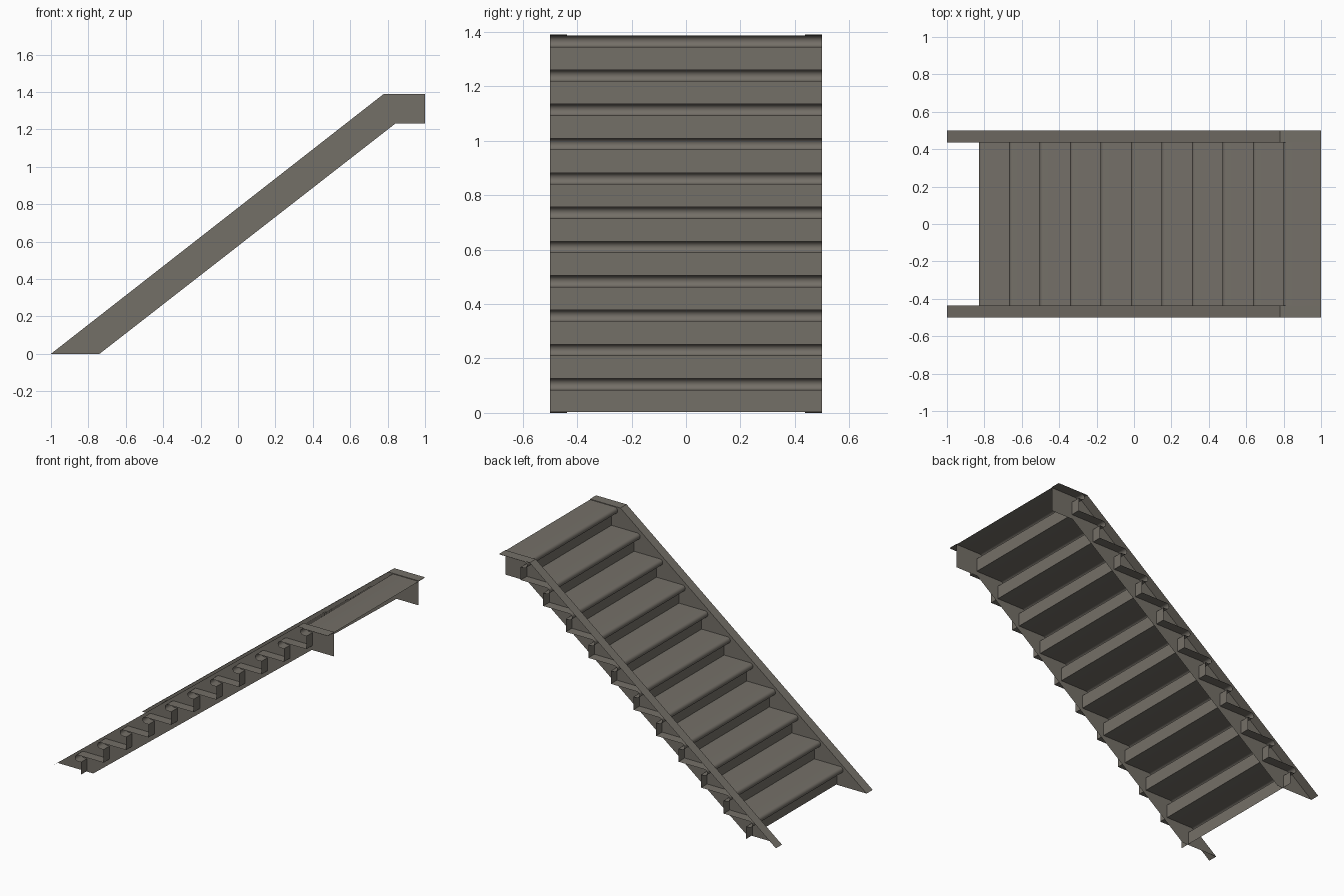
import bpy, math

if "Cube" in bpy.data.objects:
    bpy.data.objects.remove(bpy.data.objects["Cube"])

paint = bpy.data.materials.new("warm_grey_metal")
paint.diffuse_color = (0.175, 0.16, 0.137, 1)
paint.use_nodes = True
paint.node_tree.nodes["Principled BSDF"].inputs["Base Color"].default_value = paint.diffuse_color

STEPS, RISE, GO = 11, 0.126, 0.163
FIRST_NOSE, WEB_Y, EDGE_Y = -0.83, 0.437, 0.5


def make_object(name, verts, faces):
    mesh = bpy.data.meshes.new(name)
    mesh.from_pydata(verts, [], faces)
    mesh.materials.append(paint)
    obj = bpy.data.objects.new(name, mesh)
    bpy.context.collection.objects.link(obj)
    return obj


def sheet(path, y0, y1):
    """Thin sheet: an x-z path swept from y0 to y1."""
    verts = [(x, y, z) for x, z in path for y in (y0, y1)]
    faces = [(2 * i, 2 * i + 2, 2 * i + 3, 2 * i + 1) for i in range(len(path) - 1)]
    return verts, faces


# Folded sheet of risers, rounded nosings and treads, ending in the landing
r, setback = 0.0205, 0.045
path = [(FIRST_NOSE + setback, 0.004)]
for i in range(STEPS):
    nose, top = FIRST_NOSE + i * GO, (i + 1) * RISE
    path.append((nose + setback, top - 2 * r))
    for k in range(9):
        a = -math.pi / 2 - math.pi * k / 8
        path.append((nose + r + r * math.cos(a), top - r + r * math.sin(a)))
    last = i == STEPS - 1
    path.append((1.0 if last else nose + GO + setback, top))
steps = make_object("treads_and_risers", *sheet(path, -EDGE_Y, EDGE_Y))
bpy.context.view_layer.objects.active = steps
steps.select_set(True)
bpy.ops.object.shade_smooth_by_angle(angle=math.radians(35))

# Side stringers: upright web with a flange turned outward along its top
outline = [(-1, 0), (-0.74, 0), (0.84, 1.23), (1, 1.23), (1, 1.39), (0.78, 1.39)]
top_edge = [(-1, 0), (0.78, 1.39), (1, 1.39)]
for name, s in (("front_stringer", -1), ("back_stringer", 1)):
    verts, faces = sheet(top_edge, *sorted((s * WEB_Y, s * EDGE_Y)))
    n = len(verts)
    verts += [(x, s * WEB_Y, z) for x, z in outline]
    web = list(range(n, n + len(outline)))
    faces.append(web if s < 0 else web[::-1])
    make_object(name, verts, faces)
